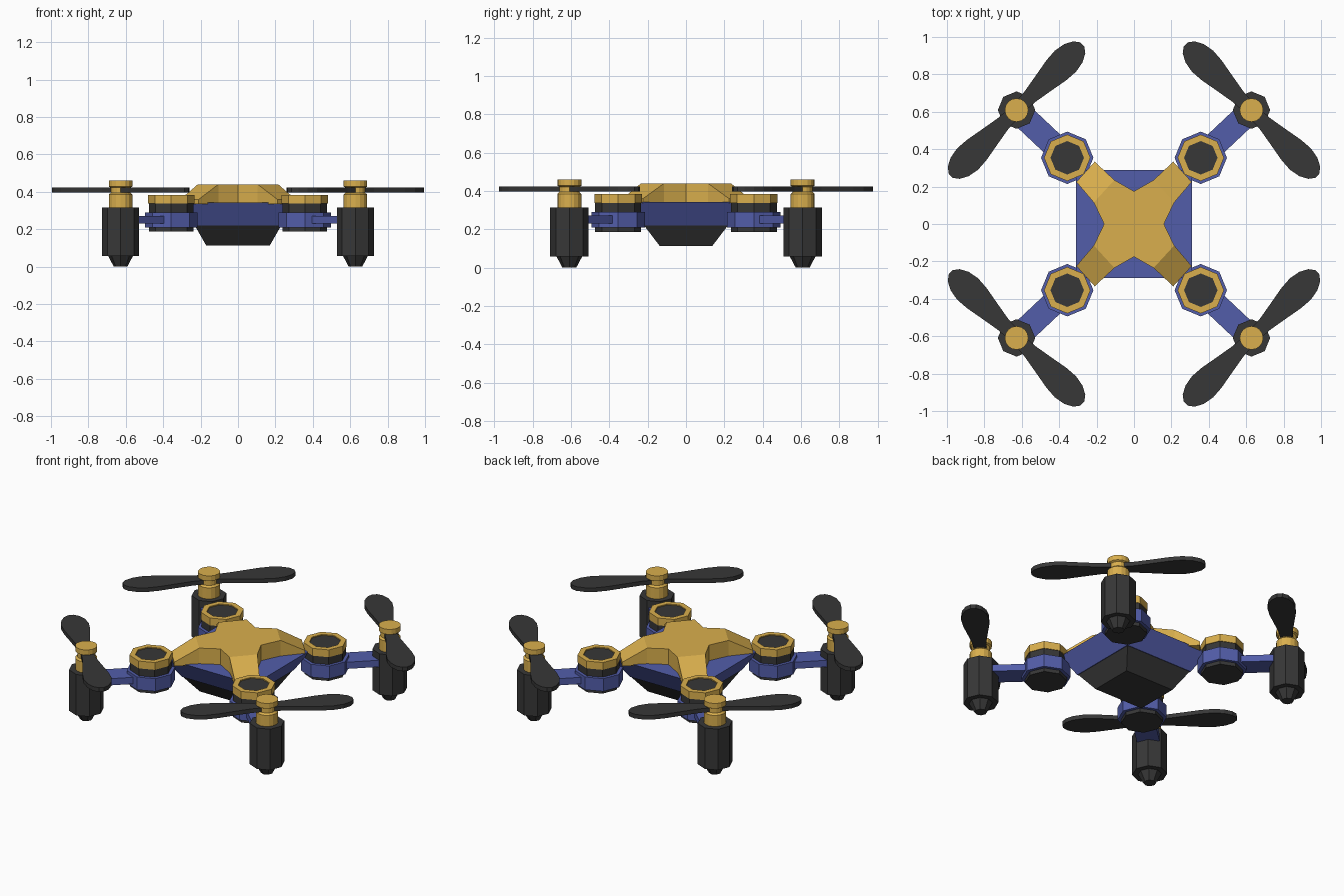
import bpy, bmesh, math
from mathutils import Vector

if "Cube" in bpy.data.objects:
    bpy.data.objects.remove(bpy.data.objects["Cube"])


def material(name, rgb):
    m = bpy.data.materials.new(name)
    m.diffuse_color = (*rgb, 1)
    m.use_nodes = True
    m.node_tree.nodes["Principled BSDF"].inputs["Base Color"].default_value = m.diffuse_color
    return m


GOLD = material("gold", (0.70, 0.43, 0.075))
BLUE = material("blue", (0.085, 0.11, 0.40))
DARK = material("charcoal", (0.038, 0.038, 0.038))


def finish(name, bm, mat):
    bmesh.ops.remove_doubles(bm, verts=bm.verts, dist=1e-5)
    bmesh.ops.recalc_face_normals(bm, faces=bm.faces)
    me = bpy.data.meshes.new(name)
    bm.to_mesh(me)
    bm.free()
    me.materials.append(mat)
    ob = bpy.data.objects.new(name, me)
    bpy.context.collection.objects.link(ob)
    return ob


def loft(name, rings, mat):
    """Closed solid through a stack of equal-length point rings."""
    bm = bmesh.new()
    vs = [[bm.verts.new(p) for p in ring] for ring in rings]
    n = len(vs[0])
    for a, b in zip(vs, vs[1:]):
        for i in range(n):
            j = (i + 1) % n
            bm.faces.new((a[i], a[j], b[j], b[i]))
    bm.faces.new(vs[0][::-1])
    bm.faces.new(vs[-1])
    return finish(name, bm, mat)


def turned(name, x, y, profile, sides, mat):
    """Solid of revolution about a vertical axis from (radius, z) pairs."""
    ang = [2 * math.pi * i / sides for i in range(sides)]
    return loft(name, [[(x + r * math.cos(a), y + r * math.sin(a), z) for a in ang]
                       for r, z in profile], mat)


def rect(hx, hy, z):
    return [(-hx, -hy, z), (hx, -hy, z), (hx, hy, z), (-hx, hy, z)]


def flat_ring(pts, z):
    return [(x, y, z) for x, y in pts]


# Body: blue tray tapering down, dark belly below
loft("body", [rect(0.235, 0.222, 0.22), rect(0.31, 0.29, 0.342)], BLUE)
loft("belly", [rect(0.17, 0.137, 0.113), rect(0.232, 0.22, 0.222)], DARK)

# Star-shaped gold top shell
P1, P2 = (0.105, 0.235), (0.215, 0.115)
Q1, Q2 = (0.21, 0.333), (0.308, 0.225)
CORNERS = [(sx, sy) for sx in (-1, 1) for sy in (-1, 1)]
star = [(0, 0.175), (0, -0.175), (0.16, 0), (-0.16, 0)]
star += [(p[0] * sx, p[1] * sy) for sx, sy in CORNERS for p in (P1, P2)]
star.sort(key=lambda p: math.atan2(p[1], p[0]))
loft("top_shell", [flat_ring(star, 0.335), flat_ring(star, 0.44)], GOLD)

# Blade outline (distance along, half width)
BLADE = [(0.03, 0.036), (0.1, 0.04), (0.2, 0.057), (0.3, 0.075), (0.37, 0.08),
         (0.43, 0.069), (0.475, 0.045), (0.497, 0.015)]
half = BLADE + [(u, -v) for u, v in reversed(BLADE)]
outline = half[::-1] + [(-u, -v) for u, v in reversed(half)]

for sx, sy in CORNERS:
    tag = ("back" if sy > 0 else "front") + ("_right" if sx > 0 else "_left")

    # Sloping leg of the shell
    quad = [P1, P2, Q2, Q1]
    low = [(p[0] * sx, p[1] * sy, 0.335) for p in quad]
    high = [(p[0] * sx, p[1] * sy, z) for p, z in zip(quad, (0.44, 0.44, 0.36, 0.36))]
    loft("shell_leg_" + tag, [low, high], GOLD)

    # Octagonal joint: blue housing, dark core, gold ring with dark well
    jx, jy = 0.357 * sx, 0.354 * sy
    turned("joint_core_" + tag, jx, jy, [(0.12, 0.187), (0.12, 0.345)], 8, DARK)
    turned("joint_housing_" + tag, jx, jy, [(0.14, 0.21), (0.14, 0.29)], 8, BLUE)
    turned("joint_ring_" + tag, jx, jy,
           [(0.09, 0.338), (0.124, 0.338), (0.124, 0.384), (0.09, 0.384), (0.09, 0.376)], 8, GOLD)
    turned("joint_disc_" + tag, jx, jy, [(0.0895, 0.37), (0.0895, 0.378)], 8, DARK)

    # Arm beam
    mx, my = 0.628 * sx, 0.609 * sy
    a, b = Vector((jx, jy)), Vector((mx, my))
    d = (b - a).normalized()
    n = Vector((-d.y, d.x)) * 0.065
    beam = [a - n, b - n, b + n, a + n]
    loft("arm_" + tag, [flat_ring(beam, 0.23), flat_ring(beam, 0.272)], BLUE)

    # Motor with tapered foot, and gold hub with a waist for the propeller
    turned("motor_" + tag, mx, my, [(0.1, 0.058), (0.1, 0.315)], 8, DARK)
    turned("motor_foot_" + tag, mx, my, [(0.036, 0), (0.068, 0.06)], 8, DARK)
    turned("hub_" + tag, mx, my, [(0.063, 0.31), (0.063, 0.385), (0.052, 0.395),
                                  (0.052, 0.422), (0.063, 0.428), (0.063, 0.46)], 16, GOLD)

    # Two-bladed propeller lying across the arm
    t = Vector((1, -sx * sy)).normalized()
    w = Vector((-t.y, t.x))
    c = Vector((mx, my))
    bm = bmesh.new()
    for s in (1, -1):
        pts = [c + t * (u * s) + w * (v * s) for u, v in half]
        lo = [bm.verts.new((p.x, p.y, 0.397)) for p in pts]
        hi = [bm.verts.new((p.x, p.y, 0.423)) for p in pts]
        bm.faces.new(lo[::-1])
        bm.faces.new(hi)
        for i in range(len(pts)):
            j = (i + 1) % len(pts)
            bm.faces.new((lo[i], lo[j], hi[j], hi[i]))
    finish("propeller_" + tag, bm, DARK)
